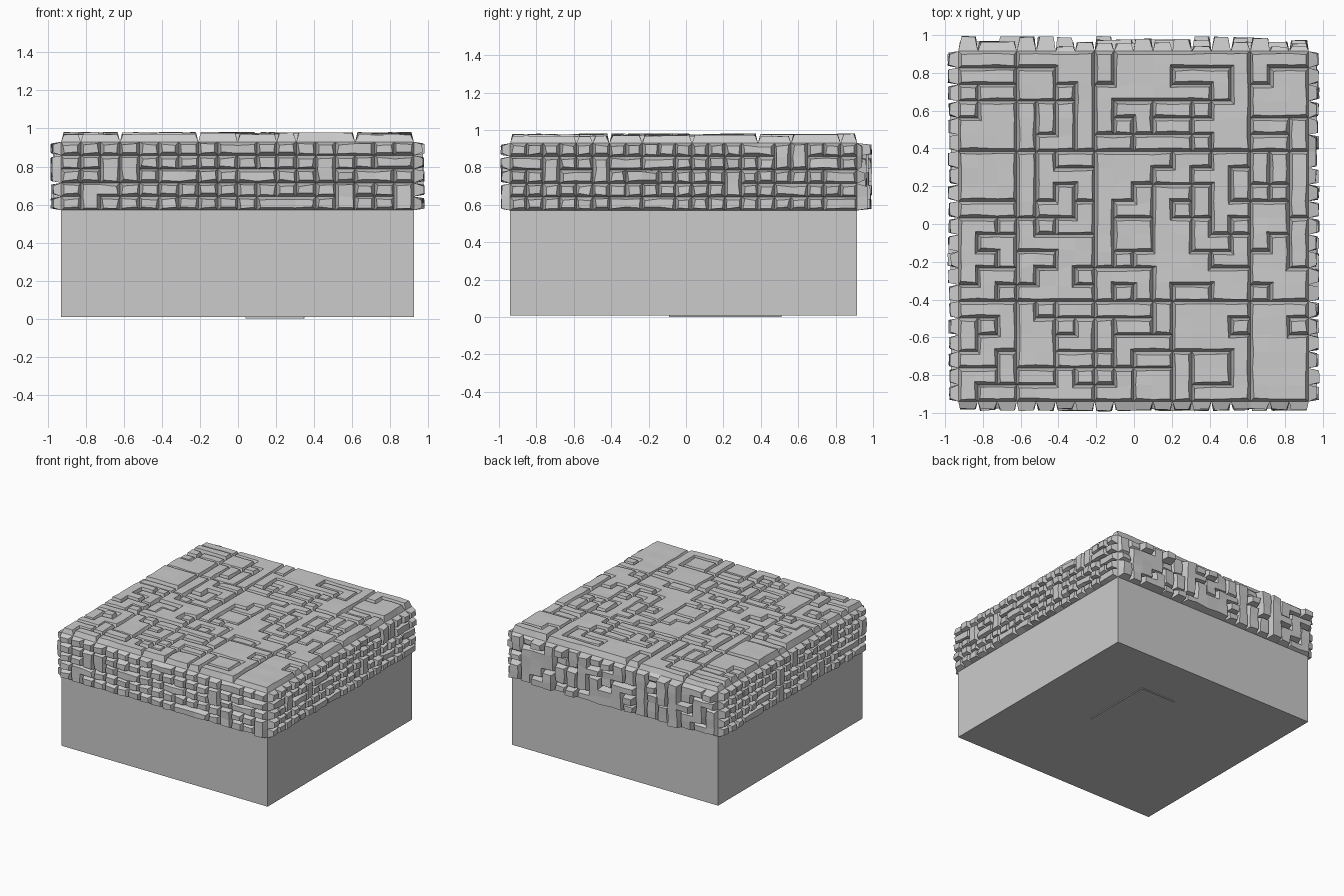
import bpy, bmesh, random
from mathutils import Vector

if "Cube" in bpy.data.objects:
    bpy.data.objects.remove(bpy.data.objects["Cube"])

random.seed(7)
X0, X1, Y0, Y1 = -0.93, 0.925, -0.94, 0.915
Z0, Z1 = 0.57, 0.93
COLS, DEEP, TIERS = 18, 21, 5


def finish(bm, name):
    me = bpy.data.meshes.new(name)
    bm.to_mesh(me)
    bm.free()
    ob = bpy.data.objects.new(name, me)
    bpy.context.collection.objects.link(ob)


def box(name, lo, hi):
    bm = bmesh.new()
    bmesh.ops.create_cube(bm, size=1)
    for v in bm.verts:
        v.co = [(a + b) / 2 + c * (b - a) for a, b, c in zip(lo, hi, v.co)]
    finish(bm, name)


def merged_cells(cols, rows, p_side, p_up):
    """Grid of stone ids; some cells join the neighbour beside or below."""
    ids = []
    for r in range(rows):
        row = []
        for c in range(cols):
            roll = random.random()
            if c and roll < p_side:
                row.append(row[-1])
            elif r and roll > 1 - p_up:
                row.append(ids[r - 1][c])
            else:
                row.append(r * cols + c)
        ids.append(row)
    return ids


def paving_cells(cols, rows, col_cuts, row_cuts, paths):
    """Large slabs split by long straight joints, with winding stones laid in."""
    def slab(r, c):
        return (sum(c >= k for k in col_cuts), sum(r >= k for k in row_cuts))
    ids = [[slab(r, c) for c in range(cols)] for r in range(rows)]
    for i in range(paths):
        r, c = random.randrange(rows), random.randrange(cols)
        home = slab(r, c)
        for step in range(random.choice((1, 2, 3, 4, 5, 6))):
            ids[r][c] = i
            dr, dc = random.choice(((0, 1), (1, 0), (0, -1), (-1, 0)))
            nr, nc = r + dr, c + dc
            if 0 <= nr < rows and 0 <= nc < cols and slab(nr, nc) == home:
                r, c = nr, nc
    return ids


def stone_panel(name, origin, u, v, ids, low, high, inset=0.014, wobble=0.006):
    """Flat grid whose stones are each inset and raised, leaving V grooves."""
    origin, u, v = Vector(origin), Vector(u), Vector(v)
    n = u.cross(v).normalized()
    rows, cols = len(ids), len(ids[0])
    bm = bmesh.new()
    vs = [[bm.verts.new(origin + u * c / cols + v * r / rows)
           for c in range(cols + 1)] for r in range(rows + 1)]
    stones = {}
    for r in range(rows):
        for c in range(cols):
            f = bm.faces.new((vs[r][c], vs[r][c + 1], vs[r + 1][c + 1], vs[r + 1][c]))
            stones.setdefault(ids[r][c], []).append(f)
    bm.normal_update()
    for faces in stones.values():
        bmesh.ops.inset_region(bm, faces=faces, thickness=inset, depth=0,
                               use_boundary=True, use_even_offset=True)
        h = random.uniform(low, high)
        # ordered, so the seeded wobble repeats exactly
        for w in dict.fromkeys(w for f in faces for w in f.verts):
            w.co += n * (h + random.uniform(-0.5, 0.5) * wobble)
            w.co += u.normalized() * random.uniform(-wobble, wobble)
            w.co += v.normalized() * random.uniform(-wobble, wobble)
    finish(bm, name)


# Plain lower block and the thin corner-shaped seam beneath it
box("base_block", (X0, Y0, 0.008), (X1, Y1, Z0))
box("underside_seam_long", (0.345, -0.09, 0), (0.35, 0.51, 0.008))
box("underside_seam_short", (0.04, 0.505, 0), (0.345, 0.51, 0.008))

# Top paving: big slabs with long joints and winding stones
W, D, H = X1 - X0, Y1 - Y0, Z1 - Z0
stone_panel("top_paving", (X0, Y0, Z1), (W, 0, 0), (0, D, 0),
            paving_cells(COLS, DEEP, (3, 7, 15), (6, 15), 75),
            0.035, 0.05, 0.015, 0.004)

# Side stonework: neat on three sides, rougher and taller stones at the back
stone_panel("front_stones", (X0, Y0, Z0), (W, 0, 0), (0, 0, H),
            merged_cells(COLS, TIERS, 0.15, 0.12), 0.038, 0.05)
stone_panel("right_stones", (X1, Y0, Z0), (0, D, 0), (0, 0, H),
            merged_cells(DEEP, TIERS, 0.12, 0.08), 0.038, 0.055)
stone_panel("left_stones", (X0, Y1, Z0), (0, -D, 0), (0, 0, H),
            merged_cells(DEEP, TIERS, 0.12, 0.08), 0.038, 0.055)
stone_panel("back_stones", (X1, Y1, Z0), (-W, 0, 0), (0, 0, H),
            merged_cells(COLS, TIERS, 0.2, 0.45), 0.02, 0.08)
